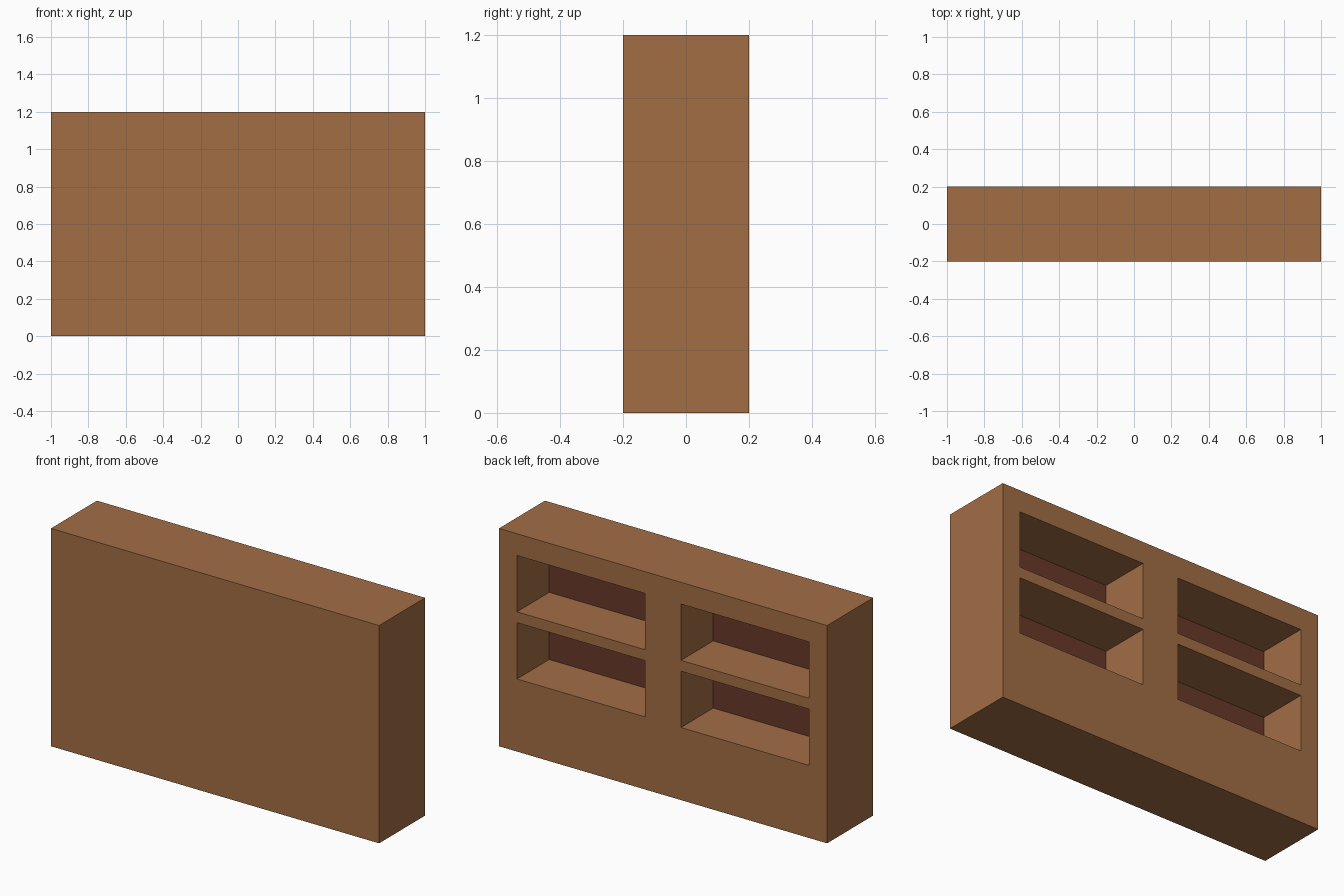
import bpy, bmesh
from mathutils import Vector

if "Cube" in bpy.data.objects:
    bpy.data.objects.remove(bpy.data.objects["Cube"])

W, D, H = 2.0, 0.4, 1.2
POCKET_X = (0.11, 0.89)                      # mirrored to both sides
POCKET_Z = ((0.40, 0.71), (0.77, 1.08))      # lower and upper rows
POCKET_DEPTH = 0.28


def material(name, color):
    mat = bpy.data.materials.new(name)
    mat.diffuse_color = (*color, 1.0)
    mat.use_nodes = True
    mat.node_tree.nodes["Principled BSDF"].inputs["Base Color"].default_value = mat.diffuse_color
    return mat


# Cabinet block
bm = bmesh.new()
bmesh.ops.create_cube(bm, size=1.0)
bmesh.ops.scale(bm, vec=(W, D, H), verts=bm.verts)
bmesh.ops.translate(bm, vec=(0, 0, H / 2), verts=bm.verts)


def slice_at(co, normal):
    bmesh.ops.bisect_plane(bm, geom=bm.verts[:] + bm.edges[:] + bm.faces[:],
                           plane_co=co, plane_no=normal)


# Cut lines around the shelf openings
for x in POCKET_X:
    for s in (-1, 1):
        slice_at((s * x, 0, 0), (1, 0, 0))
for row in POCKET_Z:
    for z in row:
        slice_at((0, 0, z), (0, 0, 1))


def is_opening(face):
    c = face.calc_center_median()
    return (face.normal.y > 0.9 and POCKET_X[0] < abs(c.x) < POCKET_X[1]
            and any(lo < c.z < hi for lo, hi in POCKET_Z))


# Push the four openings in and colour their inner panels
bm.normal_update()
openings = [f for f in bm.faces if is_opening(f)]
bmesh.ops.inset_individual(bm, faces=openings, thickness=0.0, depth=0.0)
for f in openings:
    f.material_index = 1
    bmesh.ops.translate(bm, vec=Vector((0, -POCKET_DEPTH, 0)), verts=f.verts)
bm.normal_update()

mesh = bpy.data.meshes.new("shelf_cabinet")
bm.to_mesh(mesh)
bm.free()
mesh.materials.append(material("wood", (0.36, 0.155, 0.06)))
mesh.materials.append(material("dark_panel", (0.14, 0.04, 0.022)))
cabinet = bpy.data.objects.new("shelf_cabinet", mesh)
bpy.context.collection.objects.link(cabinet)
